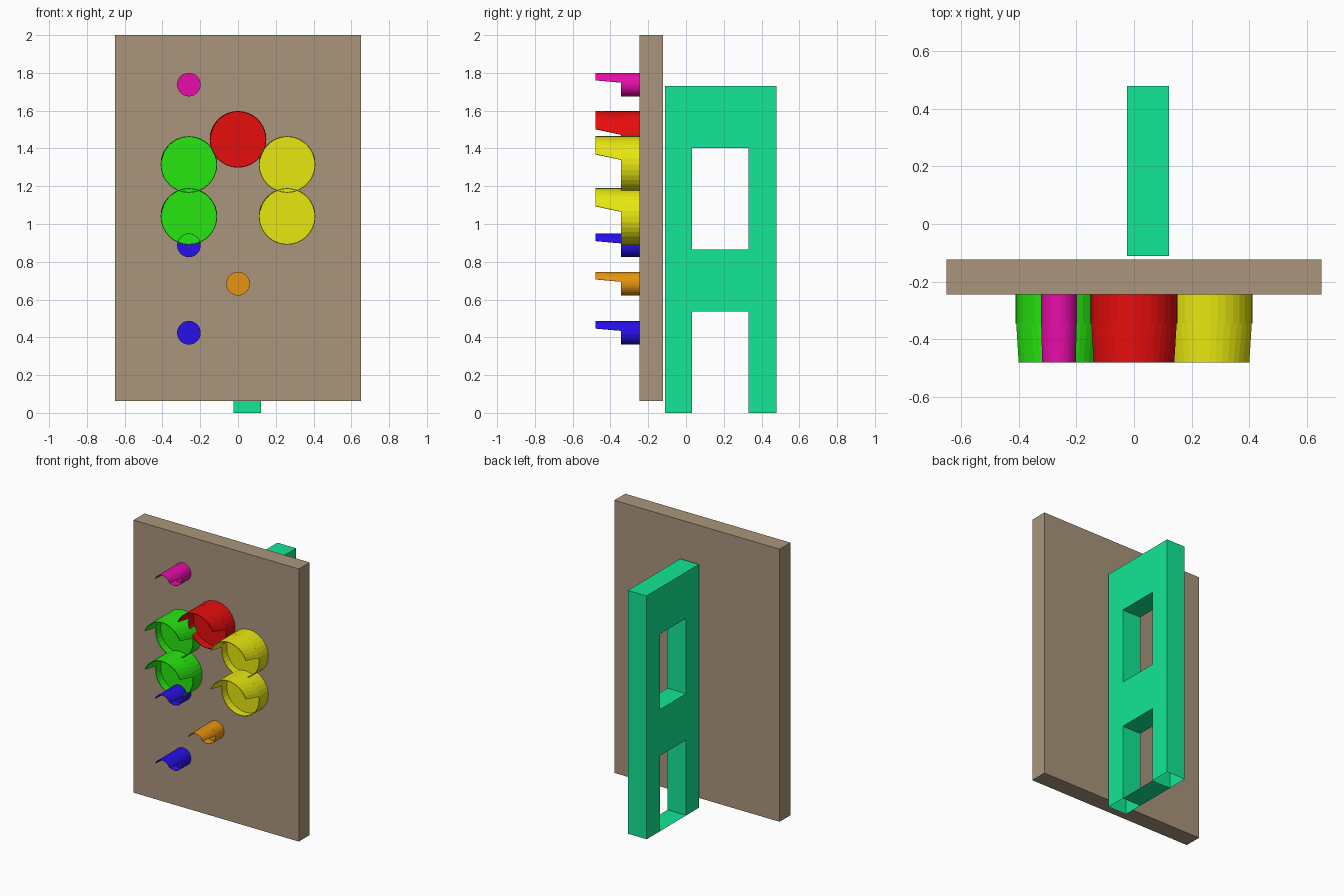
import bpy, bmesh
from math import sin, cos, pi, tau, asin

if "Cube" in bpy.data.objects:
    bpy.data.objects.remove(bpy.data.objects["Cube"])


def material(name, rgb):
    m = bpy.data.materials.new(name)
    m.diffuse_color = (*rgb, 1)
    m.use_nodes = True
    m.node_tree.nodes["Principled BSDF"].inputs["Base Color"].default_value = m.diffuse_color
    return m


RED = material("red", (0.8, 0.004, 0.004))
GREEN = material("green", (0.02, 0.8, 0.005))
YELLOW = material("yellow", (0.8, 0.8, 0.005))
BLUE = material("blue", (0.02, 0.005, 0.8))
MAGENTA = material("magenta", (0.8, 0.004, 0.4))
ORANGE = material("orange", (0.8, 0.3, 0.005))
TEAL = material("sea green", (0.006, 0.8, 0.3))
BROWN = material("brown", (0.4, 0.3, 0.2))


def finish(bm, name, mat, normals=True):
    if normals:
        bmesh.ops.recalc_face_normals(bm, faces=bm.faces)
    me = bpy.data.meshes.new(name)
    bm.to_mesh(me)
    bm.free()
    me.materials.append(mat)
    ob = bpy.data.objects.new(name, me)
    bpy.context.collection.objects.link(ob)
    return ob


# Board
bm = bmesh.new()
bmesh.ops.create_cube(bm, size=1)
for v in bm.verts:
    v.co = (v.co.x * 1.3, -0.184 + v.co.y * 0.122, 1.031 + v.co.z * 1.938)
finish(bm, "board", BROWN)


# Stand: two stacked arch frames; the feet are open, with a sheet between them
def arch(name, z0):
    X0, X1 = -0.025, 0.122
    Y = (-0.11, 0.033, 0.33, 0.478)
    zo, zt = z0 + 0.537, z0 + 0.865
    prof = [(Y[0], z0), (Y[0], zt), (Y[3], zt), (Y[3], z0),
            (Y[2], z0), (Y[2], zo), (Y[1], zo), (Y[1], z0)]
    bm = bmesh.new()
    a, b = ([bm.verts.new((x, y, z)) for y, z in prof] for x in (X0, X1))
    bm.faces.new(a)
    bm.faces.new(b[::-1])
    for i in range(8):
        if i not in (3, 7):                     # leave the feet open
            j = (i + 1) % 8
            bm.faces.new((a[j], a[i], b[i], b[j]))
    bmesh.ops.recalc_face_normals(bm, faces=bm.faces)
    bm.faces.new([bm.verts.new(c) for c in
                  ((X0, Y[1], z0), (X0, Y[2], z0), (X1, Y[2], z0), (X1, Y[1], z0))])
    finish(bm, name, TEAL, normals=False)


arch("stand_lower", 0.0)
arch("stand_upper", 0.865)

# Lamps: thin tube with a recessed lens and a tapering hood over the top
BACK, RIM, TIP, LENS = -0.245, -0.345, -0.48, -0.29
SEG = 32


def shell(bm, x, z, r, back, front, n):
    """Thin curved wall between two arcs, each given as (y, start, end angle)."""
    rows = []
    for rad, (y, a0, a1) in ((r, back), (r, front), (r * 0.97, front), (r * 0.97, back)):
        rows.append([bm.verts.new((x + rad * cos(a0 + (a1 - a0) * i / n), y,
                                   z + rad * sin(a0 + (a1 - a0) * i / n)))
                     for i in range(n + 1)])
    for k in range(4):
        p, q = rows[k], rows[(k + 1) % 4]
        for i in range(n):
            bm.faces.new((p[i], p[i + 1], q[i + 1], q[i]))
    if back[2] - back[1] < 6:                   # close the ends of an open arc
        bm.faces.new([row[0] for row in rows])
        bm.faces.new([row[-1] for row in rows][::-1])


def lamp(name, mat, x, z, r):
    bm = bmesh.new()
    shell(bm, x, z, r, (BACK, 0, tau), (RIM, 0, tau), SEG)
    a, b = asin(0.167), asin(0.367)
    shell(bm, x, z, r, (RIM, a, pi - a), (TIP, b, pi - b), SEG // 2)
    bmesh.ops.remove_doubles(bm, verts=bm.verts, dist=1e-5)
    bmesh.ops.recalc_face_normals(bm, faces=bm.faces)
    # lens faces the front
    bm.faces.new([bm.verts.new((x + r * 0.975 * cos(tau * i / SEG), LENS,
                                z + r * 0.975 * sin(tau * i / SEG)))
                  for i in range(SEG)])
    finish(bm, name, mat, normals=False)


BIG, SMALL = 0.15, 0.0625
for name, mat, x, z, r in (
        ("magenta_lamp", MAGENTA, -0.26, 1.738, SMALL),
        ("red_lamp", RED, 0, 1.448, BIG),
        ("green_lamp_upper", GREEN, -0.26, 1.315, BIG),
        ("green_lamp_lower", GREEN, -0.26, 1.04, BIG),
        ("yellow_lamp_upper", YELLOW, 0.26, 1.315, BIG),
        ("yellow_lamp_lower", YELLOW, 0.26, 1.04, BIG),
        ("blue_lamp_upper", BLUE, -0.26, 0.887, SMALL),
        ("orange_lamp", ORANGE, 0, 0.684, SMALL),
        ("blue_lamp_lower", BLUE, -0.26, 0.424, SMALL)):
    lamp(name, mat, x, z, r)
